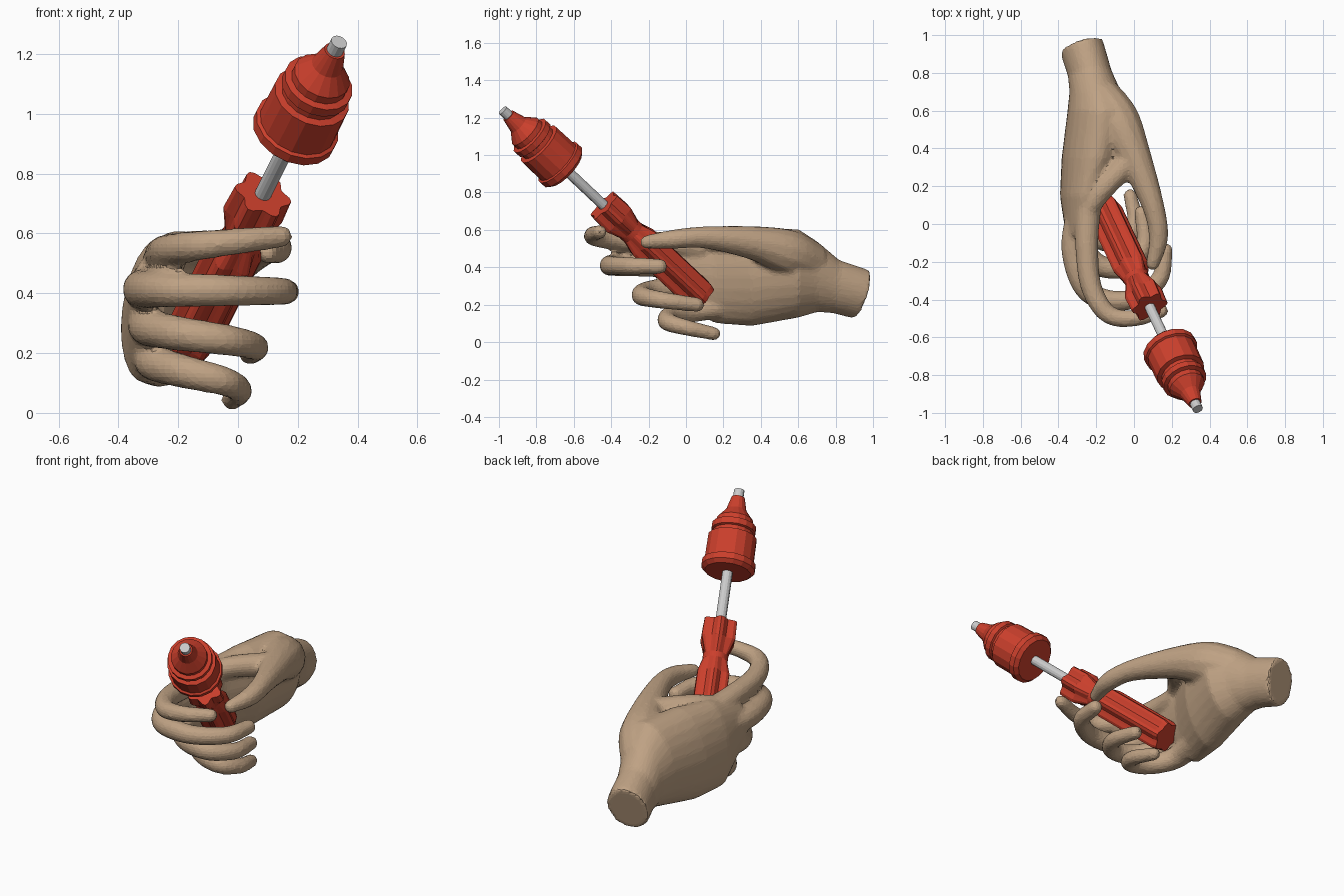
import bpy, bmesh
from math import sin, cos, pi
from mathutils import Vector

if "Cube" in bpy.data.objects:
    bpy.data.objects.remove(bpy.data.objects["Cube"])


def material(name, rgb):
    m = bpy.data.materials.new(name)
    m.diffuse_color = (*rgb, 1)
    m.use_nodes = True
    m.node_tree.nodes["Principled BSDF"].inputs["Base Color"].default_value = m.diffuse_color
    return m


SKIN = material("skin", (0.52, 0.36, 0.23))
RED = material("red_plastic", (0.6, 0.05, 0.025))


def add_loft(bm, rings):
    """Skin a closed tube through rings of points."""
    vr = [[bm.verts.new(p) for p in ring] for ring in rings]
    n = len(vr[0])
    for a, b in zip(vr, vr[1:]):
        for i in range(n):
            bm.faces.new((a[i], a[(i + 1) % n], b[(i + 1) % n], b[i]))
    bm.faces.new(vr[0][::-1])
    bm.faces.new(vr[-1])


def make_object(name, bm, mat=None):
    bmesh.ops.recalc_face_normals(bm, faces=bm.faces[:])
    me = bpy.data.meshes.new(name)
    bm.to_mesh(me)
    bm.free()
    ob = bpy.data.objects.new(name, me)
    bpy.context.collection.objects.link(ob)
    if mat:
        me.materials.append(mat)
    return ob


def spline(pts, steps=5):
    """Catmull-Rom through points."""
    P = [Vector(p) for p in pts]
    P = [2 * P[0] - P[1]] + P + [2 * P[-1] - P[-2]]
    out = []
    for i in range(1, len(P) - 2):
        a, b, c, d = P[i - 1:i + 3]
        for k in range(steps):
            t = k / steps
            out.append(0.5 * (2 * b + (c - a) * t + (2 * a - 5 * b + 4 * c - d) * t * t
                              + (3 * b - a - 3 * c + d) * t ** 3))
    return out + [P[-2]]


def add_tube(bm, pts, sides=12):
    """Round-ended tube along a path of (x, y, z, radius)."""
    s = spline(pts)
    cen = [Vector(p[:3]) for p in s]
    rad = [p[3] for p in s]
    end = (cen[-1] - cen[-2]).normalized()
    c, r = cen[-1], rad[-1]
    for k in (0.35, 0.7, 0.95):
        cen.append(c + end * r * k)
        rad.append(r * (1 - k * k) ** 0.5)
    last = len(cen) - 1
    tan = [(cen[min(i + 1, last)] - cen[max(i - 1, 0)]).normalized() for i in range(last + 1)]
    u = tan[0].orthogonal().normalized()
    rings = []
    for i, (c, r) in enumerate(zip(cen, rad)):
        if i:
            u = tan[i - 1].rotation_difference(tan[i]) @ u
        v = tan[i].cross(u)
        rings.append([c + r * (u * cos(2 * pi * k / sides) + v * sin(2 * pi * k / sides)) for k in range(sides)])
    add_loft(bm, rings)


def add_finger(bm, z0, z1, r0, r1, path):
    """Curled finger: plan path, with height and thickness running evenly from root to tip."""
    n = len(path) - 1
    add_tube(bm, [(x, y, z0 + (z1 - z0) * i / n, r0 + (r1 - r0) * i / n) for i, (x, y) in enumerate(path)])


# ---- hand: palm sections, fingers, thumb and web fused into one skin ----
bm = bmesh.new()
palm = [  # y, x min, x max, z min, z max
    (0.94, -0.39, -0.165, 0.125, 0.385),
    (0.80, -0.35, -0.12, 0.155, 0.44),
    (0.70, -0.34, -0.07, 0.16, 0.54),
    (0.60, -0.35, -0.02, 0.13, 0.605),
    (0.35, -0.38, -0.08, 0.085, 0.61),
    (0.15, -0.388, -0.18, 0.10, 0.59),
    (-0.06, -0.36, -0.23, 0.28, 0.53),
]
rings = []
for y, x0, x1, z0, z1 in palm:
    slant = max(0, (y - 0.7) / 0.24)  # wrist end is cut at an angle
    ring = []
    for k in range(24):
        a = 2 * pi * k / 24
        dx, dz = (x1 - x0) / 2 * cos(a), (z1 - z0) / 2 * sin(a)
        skew = 0.12 * dz * (1 - slant)
        ring.append(((x0 + x1) / 2 + dx + skew, y + slant * 0.3 * (dx + dz), (z0 + z1) / 2 + dz))
    rings.append(ring)
add_loft(bm, rings)

# index, middle, ring, little finger
add_finger(bm, 0.51, 0.59, 0.07, 0.038,
           [(-0.24, 0.1), (-0.25, -0.08), (-0.23, -0.32), (-0.14, -0.475), (0, -0.5), (0.145, -0.46)])
add_finger(bm, 0.415, 0.405, 0.072, 0.042,
           [(-0.28, 0.1), (-0.32, -0.14), (-0.24, -0.36), (-0.04, -0.405), (0.13, -0.3), (0.165, -0.14)])
add_finger(bm, 0.31, 0.2, 0.072, 0.04,
           [(-0.28, 0.14), (-0.3, -0.06), (-0.2, -0.21), (-0.04, -0.23), (0.055, -0.11), (0.04, 0.06)])
add_finger(bm, 0.2, 0.045, 0.07, 0.037,
           [(-0.27, 0.22), (-0.28, 0.04), (-0.18, -0.08), (-0.05, -0.095), (0.005, 0.01), (-0.02, 0.15)])
# thumb with its base muscle, then the web towards the index finger
add_tube(bm, [(-0.18, 0.68, 0.42, 0.11), (-0.09, 0.54, 0.48, 0.125), (0, 0.36, 0.53, 0.092),
              (0.1, 0.1, 0.56, 0.06), (0.13, -0.07, 0.55, 0.052), (0.1, -0.21, 0.535, 0.037)])
add_tube(bm, [(-0.25, 0.06, 0.53, 0.05), (-0.16, 0.19, 0.55, 0.06), (0, 0.36, 0.54, 0.07)])

hand = make_object("hand", bm, SKIN)
m = hand.modifiers.new("fuse", 'REMESH')
m.mode = 'VOXEL'
m.voxel_size = 0.014
m = hand.modifiers.new("soften", 'SMOOTH')
m.factor = 0.5
m.iterations = 5
m = hand.modifiers.new("facet", 'DECIMATE')
m.ratio = 0.3

# ---- tool: everything turned around one tilted axis ----
TIP = Vector((0.338, -0.98, 1.24))
AXIS = Vector((0.325, -0.69, 0.65)).normalized()
U = AXIS.orthogonal().normalized()
V = AXIS.cross(U)


def turned(name, profile, sides, mat=None, neck=None):
    """profile: (distance back from tip, radius); six flutes cut in down to the neck radius."""
    bm = bmesh.new()
    rings = []
    for t, r in profile:
        ring = []
        for k in range(sides):
            a = 2 * pi * k / sides
            q = r - (0.8 * (r - neck) * sin(3 * a) ** 2 if neck else 0)
            ring.append(TIP - AXIS * t + q * (U * cos(a) + V * sin(a)))
        rings.append(ring)
    add_loft(bm, rings)
    return make_object(name, bm, mat)


turned("shaft", [(0, 0.028), (0.9, 0.028)], 14)
turned("chuck", [(0.045, 0.036), (0.12, 0.055), (0.175, 0.098), (0.205, 0.098), (0.21, 0.12),
                 (0.245, 0.12), (0.25, 0.108), (0.275, 0.108), (0.28, 0.132), (0.425, 0.134),
                 (0.43, 0.146), (0.465, 0.146), (0.485, 0.125)], 16, RED)
turned("handle", [(0.785, 0.1), (0.89, 0.104), (0.98, 0.068), (1.01, 0.068),
                  (1.09, 0.098), (1.52, 0.098), (1.55, 0.088)], 36, RED, 0.068)
